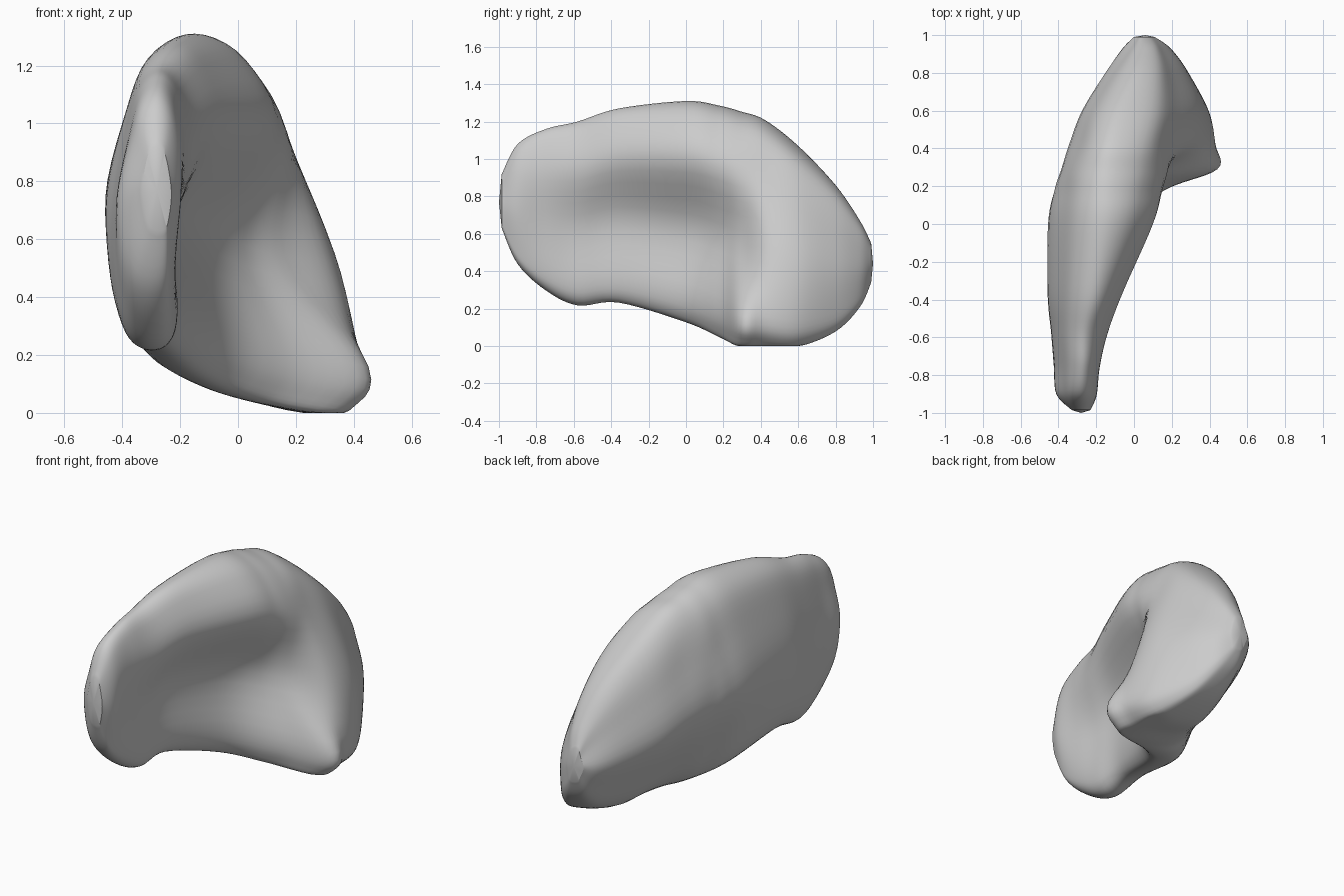
import bpy, bmesh

if "Cube" in bpy.data.objects:
    bpy.data.objects.remove(bpy.data.objects["Cube"])

# Cross-sections along y: y, z bottom, z top, x bottom, x top,
# outer x at 77%, 50%, 23% height, inner x at 73%, 43%, 13% height
SECTIONS = [
    (-.985, .63, .92, -.28, -.28, -.32, -.33, -.32, -.24, -.23, -.24),
    (-.90, .44, 1.08, -.31, -.28, -.37, -.41, -.40, -.20, -.20, -.23),
    (-.75, .30, 1.16, -.32, -.27, -.38, -.42, -.42, -.18, -.21, -.22),
    (-.58, .22, 1.20, -.32, -.26, -.39, -.435, -.43, -.14, -.22, -.21),
    (-.36, .235, 1.27, -.29, -.21, -.39, -.455, -.44, -.06, -.20, -.19),
    (.00, .13, 1.31, -.17, -.15, -.38, -.455, -.39, .10, -.09, -.05),
    (.18, .05, 1.285, .02, -.14, -.36, -.42, -.29, .15, .02, .16),
    (.29, .00, 1.255, .26, -.13, -.34, -.38, -.23, .18, .16, .43),
    (.42, .00, 1.21, .27, -.11, -.29, -.34, -.18, .20, .32, .43),
    (.60, .00, 1.07, .26, -.06, -.23, -.27, -.12, .23, .355, .395),
    (.80, .08, .86, .20, .02, -.11, -.15, -.05, .20, .28, .285),
    (.93, .21, .67, .13, .06, -.02, -.06, -.01, .15, .19, .19),
    (.99, .34, .55, .07, .05, .02, .00, .02, .10, .11, .10),
]
AROUND, ALONG = 5, 6


def spline(a, b, c, d, t):
    """Catmull-Rom between tuples b and c."""
    return tuple(.5 * (2 * q + (r - p) * t + (2 * p - 5 * q + 4 * r - s) * t * t
                       + (3 * q - p - 3 * r + s) * t ** 3)
                 for p, q, r, s in zip(a, b, c, d))


def ring(sec):
    y, zb, zt, xb, xt, o77, o50, o23, i73, i43, i13 = sec

    def at(f, x):
        return (x, zb + f * (zt - zb))

    def mix(a, b, t=.62):
        return a + (b - a) * t

    # Extra points beside the crest and keel keep both edges blunt
    pts = [(xt, zt), at(.94, mix(xt, o77)), at(.77, o77), at(.5, o50), at(.23, o23),
           at(.06, mix(xb, o23)), (xb, zb), at(.02, mix(xb, i13, .7)), at(.13, i13),
           at(.43, i43), at(.73, i73), at(.93, mix(xt, i73))]
    n = len(pts)
    out = []
    for i in range(n):
        for k in range(AROUND):
            x, z = spline(pts[i - 1], pts[i], pts[(i + 1) % n], pts[(i + 2) % n], k / AROUND)
            out.append((x, y, max(0, z)))
    return out


# Interpolated sections from the thin front end to the broad rear lobe
secs = []
last = len(SECTIONS) - 1
for i in range(last):
    four = [SECTIONS[min(max(i + j, 0), last)] for j in (-1, 0, 1, 2)]
    secs += [spline(*four, k / ALONG) for k in range(ALONG)]
secs.append(SECTIONS[-1])

# Skin of the organ
bm = bmesh.new()
rings = [[bm.verts.new(p) for p in ring(s)] for s in secs]
n = len(rings[0])
for a, b in zip(rings, rings[1:]):
    for j in range(n):
        k = (j + 1) % n
        bm.faces.new((a[j], a[k], b[k], b[j]))

# Rounded end tips
for r, y in ((rings[0], -1), (rings[-1], 1)):
    tip = bm.verts.new((sum(v.co.x for v in r) / n, y, sum(v.co.z for v in r) / n))
    for j in range(n):
        bm.faces.new((r[j], r[(j + 1) % n], tip))
bmesh.ops.recalc_face_normals(bm, faces=bm.faces)

mesh = bpy.data.meshes.new("organ_body")
bm.to_mesh(mesh)
bm.free()
obj = bpy.data.objects.new("organ_body", mesh)
bpy.context.collection.objects.link(obj)
bpy.context.view_layer.objects.active = obj
obj.select_set(True)
bpy.ops.object.shade_smooth_by_angle()
